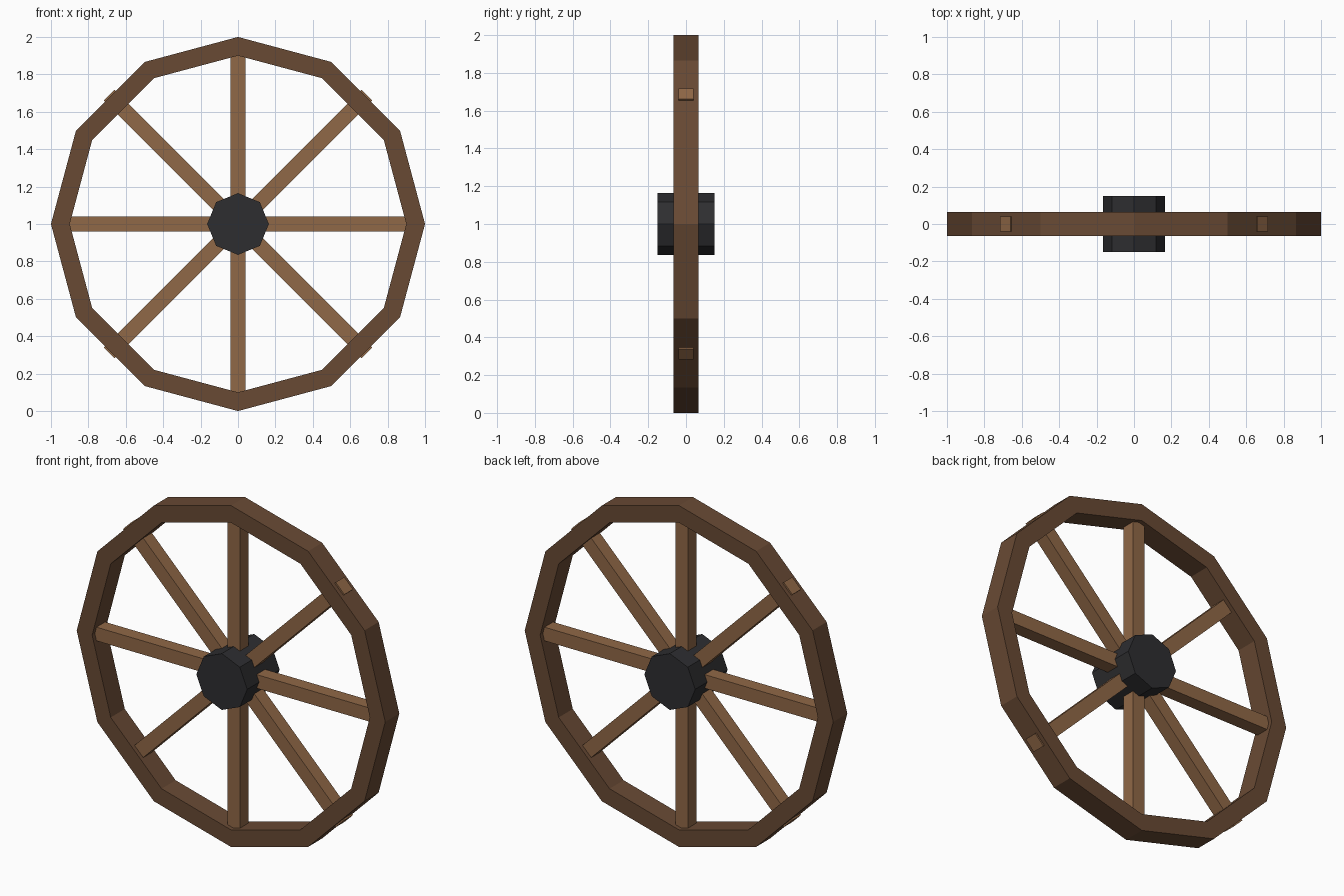
import bpy, bmesh
from math import pi, sin, cos
from mathutils import Matrix

if "Cube" in bpy.data.objects:
    bpy.data.objects.remove(bpy.data.objects["Cube"])

CENTRE = (0, 0, 1)


def material(name, colour):
    m = bpy.data.materials.new(name)
    m.diffuse_color = (*colour, 1)
    m.use_nodes = True
    m.node_tree.nodes["Principled BSDF"].inputs["Base Color"].default_value = m.diffuse_color
    return m


def finish(name, bm, mat):
    bmesh.ops.recalc_face_normals(bm, faces=bm.faces)
    mesh = bpy.data.meshes.new(name)
    bm.to_mesh(mesh)
    bm.free()
    mesh.materials.append(mat)
    ob = bpy.data.objects.new(name, mesh)
    ob.location = CENTRE
    bpy.context.collection.objects.link(ob)
    return ob


rim_wood = material("rim_wood", (0.14, 0.068, 0.034))
spoke_wood = material("spoke_wood", (0.28, 0.138, 0.063))
iron = material("dark_iron", (0.027, 0.027, 0.03))

# Rim: rectangular section swept round twelve corners
bm = bmesh.new()
section = [(1.0, -0.065), (1.0, 0.065), (0.9, 0.065), (0.9, -0.065)]
rings = [[bm.verts.new((r * cos(i * pi / 6), y, r * sin(i * pi / 6))) for r, y in section]
         for i in range(12)]
for i in range(12):
    a, b = rings[i], rings[(i + 1) % 12]
    for j in range(4):
        k = (j + 1) % 4
        bm.faces.new((a[j], a[k], b[k], b[j]))
finish("rim", bm, rim_wood)

# Spokes: four bars across the wheel, ends running through the rim
for i in range(4):
    bm = bmesh.new()
    bmesh.ops.create_cube(bm, size=1, matrix=Matrix.Rotation(i * pi / 4, 4, 'Y')
                          @ Matrix.Diagonal((1.95, 0.08, 0.08, 1)))
    finish(f"spoke_bar_{i + 1}", bm, spoke_wood)

# Hub: eight-sided drum along the axle
bm = bmesh.new()
bmesh.ops.create_cone(bm, cap_ends=True, segments=8, radius1=0.165, radius2=0.165,
                      depth=0.3, matrix=Matrix.Rotation(pi / 2, 4, 'X'))
finish("hub", bm, iron)
